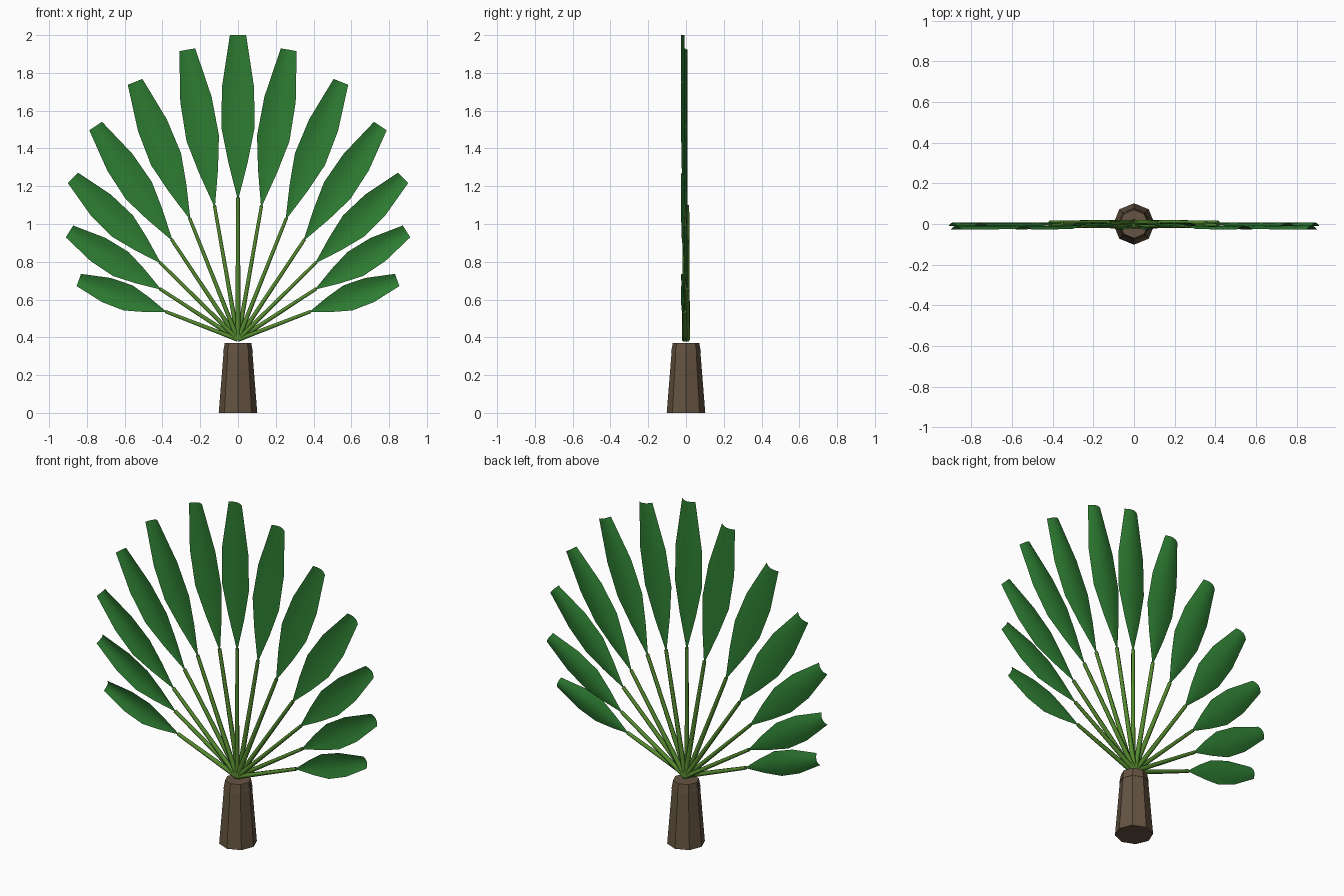
import bpy, math
from mathutils import Vector

if "Cube" in bpy.data.objects:
    bpy.data.objects.remove(bpy.data.objects["Cube"])


def material(name, color):
    m = bpy.data.materials.new(name)
    m.diffuse_color = (*color, 1)
    m.use_nodes = True
    m.node_tree.nodes["Principled BSDF"].inputs["Base Color"].default_value = m.diffuse_color
    return m


LEAF = material("leaf green", (0.027, 0.205, 0.032))
STEM = material("stem green", (0.091, 0.258, 0.028))
BARK = material("bark brown", (0.130, 0.088, 0.054))


def mesh_object(name, verts, faces, mat, smooth=False):
    me = bpy.data.meshes.new(name)
    me.from_pydata(verts, [], faces)
    me.materials.append(mat)
    for p in me.polygons:
        p.use_smooth = smooth and len(p.vertices) == 4
    ob = bpy.data.objects.new(name, me)
    bpy.context.collection.objects.link(ob)
    return ob


def tube(name, a, b, ra, rb, sides, mat, smooth=False):
    """Capped tapered cylinder between two points."""
    a, b = Vector(a), Vector(b)
    q = (b - a).to_track_quat('Z', 'Y')
    verts = []
    for c, r in ((a, ra), (b, rb)):
        for i in range(sides):
            t = 2 * math.pi * i / sides
            verts.append(c + q @ Vector((r * math.cos(t), r * math.sin(t), 0)))
    faces = [(i, (i + 1) % sides, sides + (i + 1) % sides, sides + i) for i in range(sides)]
    faces += [tuple(reversed(range(sides))), tuple(range(sides, 2 * sides))]
    return mesh_object(name, verts, faces, mat, smooth)


# blade outline: (fraction of length, half width)
OUTLINE = [(0, 0.004), (0.22, 0.052), (0.43, 0.088), (0.68, 0.085), (1, 0.043)]


def blade(name, base, direction, length, width):
    """Leaf blade with a shallow channel, edges bent to the front."""
    side = Vector((direction.z, 0, -direction.x))
    n = 5
    verts, faces = [], []
    for t, w in OUTLINE:
        for j in range(n):
            s = -1 + 2 * j / (n - 1)
            verts.append(base + direction * length * t + side * s * w * width
                         + Vector((0, -0.018 * s * s * min(1, t * 2), 0)))
    for i in range(len(OUTLINE) - 1):
        for j in range(n - 1):
            k = i * n + j
            faces.append((k, k + 1, k + n + 1, k + n))
    return mesh_object(name, verts, faces, LEAF, True)


# trunk and collar
tube("trunk", (0, 0, 0), (0, 0, 0.35), 0.102, 0.074, 8, BARK)
tube("trunk_collar", (0, 0, 0.32), (0, 0, 0.37), 0.079, 0.07, 8, BARK)

# fan: stem tip x, stem tip z, blade length, blade width factor
FAN = [(0, 1.14, 0.86, 1), (0.125, 1.10, 0.835, 0.99), (0.257, 1.033, 0.775, 0.97),
       (0.353, 0.92, 0.72, 0.94), (0.415, 0.798, 0.64, 0.90),
       (0.415, 0.658, 0.565, 0.86), (0.385, 0.537, 0.487, 0.80)]
ANGLES = [0, 9.9, 21.8, 33.8, 45.8, 57.6, 70]

for i, (x, z, length, width) in enumerate(FAN):
    y = 0.007 if i % 2 else -0.008
    for sx in ((1,) if i == 0 else (-1, 1)):
        tag = f"{i}_{'right' if sx > 0 else 'left'}"
        a = math.radians(ANGLES[i]) * sx
        d = Vector((math.sin(a), 0, math.cos(a)))
        tip = Vector((x * sx, y, z))
        tube("stem_" + tag, (0, y, 0.388), tip, 0.014, 0.010, 6, STEM, True)
        blade("leaf_" + tag, tip, d, length, width)
